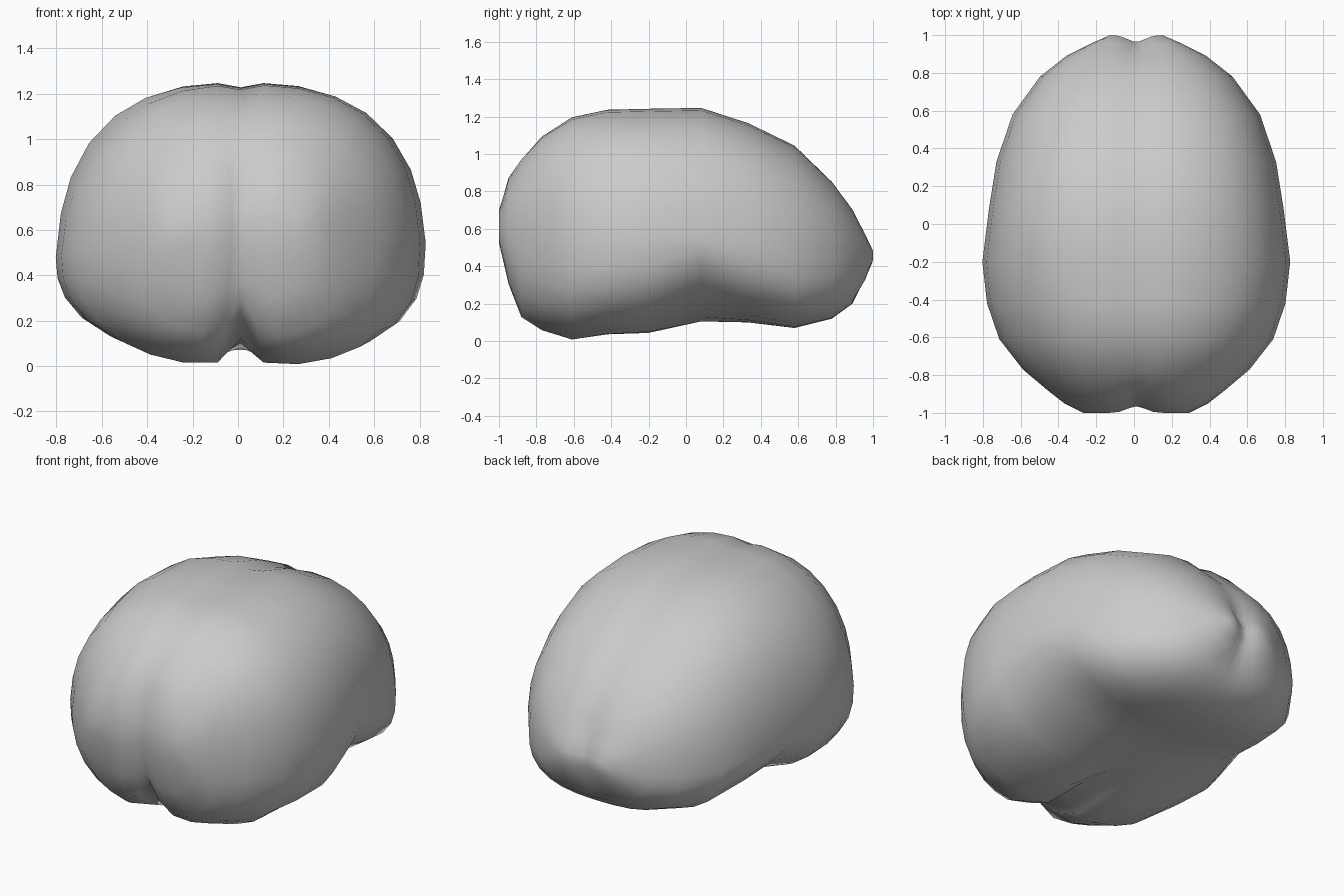
import bpy, bmesh, math

cube = bpy.data.objects.get("Cube")
if cube:
    bpy.data.objects.remove(cube, do_unlink=True)

# Cross-sections front to back: y, half width, bottom, widest height, top, lower groove depth
SECTIONS = [
    (-1.00, 0.28, 0.52, 0.60, 0.71, 0.02),
    (-0.95, 0.38, 0.30, 0.58, 0.88, 0.07),
    (-0.88, 0.47, 0.12, 0.56, 0.98, 0.18),
    (-0.77, 0.60, 0.05, 0.55, 1.10, 0.16),
    (-0.61, 0.725, 0.00, 0.53, 1.20, 0.12),
    (-0.42, 0.79, 0.03, 0.52, 1.24, 0.07),
    (-0.20, 0.815, 0.04, 0.51, 1.245, 0.04),
    (0.08, 0.78, 0.10, 0.52, 1.25, 0.01),
    (0.33, 0.74, 0.10, 0.48, 1.17, 0.0),
    (0.58, 0.655, 0.07, 0.43, 1.05, 0.0),
    (0.78, 0.51, 0.12, 0.42, 0.86, 0.0),
    (0.89, 0.37, 0.20, 0.43, 0.71, 0.0),
    (0.96, 0.23, 0.32, 0.45, 0.58, 0.0),
    (1.00, 0.14, 0.41, 0.46, 0.50, 0.0),
]
SPREAD = [0, 0.14, 0.35, 0.55, 0.72, 0.86, 0.95, 0.99, 1]
US = [-u for u in reversed(SPREAD[1:])] + SPREAD


def arc(u, n):
    return max(0.0, 1 - abs(u) ** n) ** (1 / n)


# Loft the two joined halves, with a shallow cleft along the midline
bm = bmesh.new()
rings = []
for y, half, low, mid, high, cleft in SECTIONS:
    notch = math.exp(-((y - 0.13) / 0.24) ** 2)
    top, bottom = [], []
    for u in US:
        x = half * u
        dip = math.exp(-(x / 0.07) ** 2)
        tuck = 0.035 * dip * (abs(y) > 0.9) * (1 if y < 0 else -1)
        # The right half is rounder and bulges slightly lower than the left
        waist = mid + math.copysign(0.04 * half, u)
        if u < 0:
            n_top = 2.35 if y < -0.3 else 2.65
            n_low = 2.45 - 0.5 * notch
        else:
            n_top = 2.65
            n_low = 2.95 - 1.0 * notch
        rise, fall = arc(u, n_top), arc(u, n_low)
        z_top = waist + (high - waist) * rise - 0.022 * dip
        z_low = waist - (waist - low) * fall + cleft * dip
        top.append(bm.verts.new((x * (1 - 0.07 * rise) + 0.012, y + tuck, z_top)))
        if abs(u) < 1:
            bottom.append(bm.verts.new((x + 0.012, y + tuck, z_low)))
        else:
            bottom.append(top[-1])
    rings.append((top, bottom))

for (top_a, low_a), (top_b, low_b) in zip(rings, rings[1:]):
    for j in range(len(US) - 1):
        bm.faces.new((top_a[j], top_a[j + 1], top_b[j + 1], top_b[j]))
        bm.faces.new((low_a[j + 1], low_a[j], low_b[j], low_b[j + 1]))

# Close both ends with strips
for top, bottom in (rings[0], rings[-1]):
    for j in range(len(US) - 1):
        corners = dict.fromkeys((top[j], top[j + 1], bottom[j + 1], bottom[j]))
        bm.faces.new(list(corners))
bmesh.ops.recalc_face_normals(bm, faces=bm.faces)

mesh = bpy.data.meshes.new("brain")
bm.to_mesh(mesh)
bm.free()
brain = bpy.data.objects.new("brain", mesh)
bpy.context.collection.objects.link(brain)

# Plain grey surface
grey = bpy.data.materials.new("light_grey")
grey.use_nodes = True
colour = (0.6, 0.6, 0.6, 1)
grey.diffuse_color = colour
grey.node_tree.nodes["Principled BSDF"].inputs["Base Color"].default_value = colour
mesh.materials.append(grey)

# Smooth shading throughout
for face in mesh.polygons:
    face.use_smooth = True
